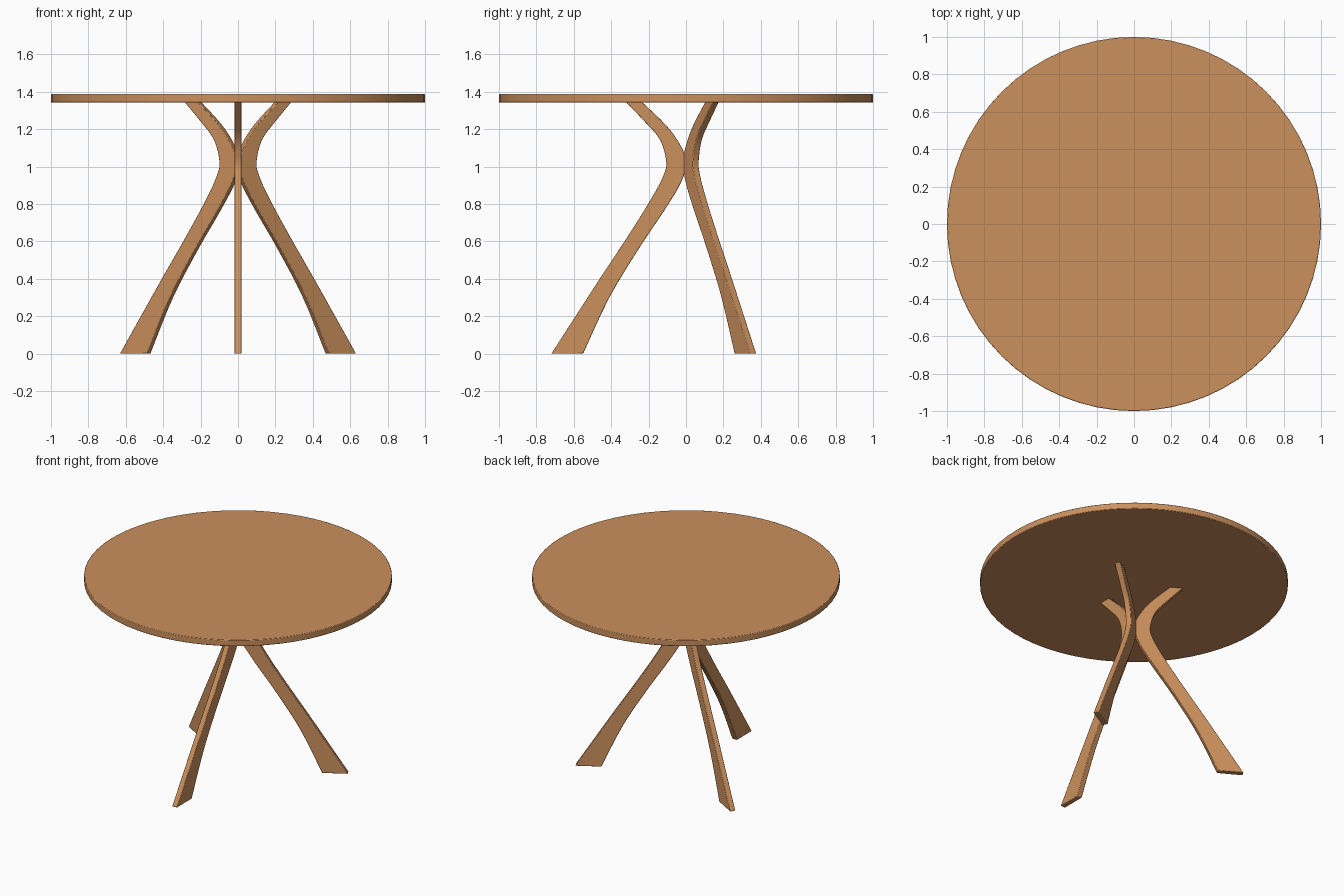
import bpy, bmesh, math
from mathutils import Matrix

if "Cube" in bpy.data.objects:
    bpy.data.objects.remove(bpy.data.objects["Cube"])

wood = bpy.data.materials.new("wood")
wood.diffuse_color = (0.60, 0.28, 0.11, 1)
wood.use_nodes = True
wood.node_tree.nodes["Principled BSDF"].inputs["Base Color"].default_value = wood.diffuse_color

# Leg edges as (radius, height), from top to foot
OUTER = [(.32, 1.345), (.225, 1.245), (.14, 1.145), (.106, 1.03), (.12, .955),
         (.185, .83), (.31, .63), (.465, .395), (.72, .0)]
INNER = [(.235, 1.345), (.105, 1.22), (.03, 1.115), (.0, 1.03), (.022, .925),
         (.11, .775), (.25, .565), (.41, .30), (.55, .0)]
HALF = 0.019


def smooth(pts, steps=4):
    """Catmull-Rom curve through the points."""
    p = [pts[0]] + pts + [pts[-1]]
    out = []
    for i in range(1, len(p) - 2):
        for s in range(steps):
            t = s / steps
            out.append(tuple(0.5 * (2 * b + (c - a) * t + (2 * a - 5 * b + 4 * c - d) * t * t
                                    + (3 * b - a - 3 * c + d) * t ** 3)
                             for a, b, c, d in zip(*p[i - 1:i + 3])))
    return out + [pts[-1]]


def finish(name, bm, bevel, angle=30):
    bmesh.ops.recalc_face_normals(bm, faces=bm.faces)
    me = bpy.data.meshes.new(name)
    bm.to_mesh(me)
    bm.free()
    me.materials.append(wood)
    ob = bpy.data.objects.new(name, me)
    bpy.context.collection.objects.link(ob)
    mod = ob.modifiers.new("soft_edges", 'BEVEL')
    mod.width, mod.segments, mod.limit_method = bevel, 2, 'ANGLE'
    mod.angle_limit = math.radians(40)
    bpy.ops.object.select_all(action='DESELECT')
    ob.select_set(True)
    bpy.context.view_layer.objects.active = ob
    bpy.ops.object.shade_smooth_by_angle(angle=math.radians(angle))


# Three curved legs around the centre, one towards the front
def leg(name, degrees):
    bm = bmesh.new()
    rings = []
    for (ro, zo), (ri, zi) in zip(smooth(OUTER), smooth(INNER)):
        rings.append([bm.verts.new(c) for c in ((ro, -HALF, zo), (ro, HALF, zo),
                                                (ri, HALF, zi), (ri, -HALF, zi))])
    for a, b in zip(rings, rings[1:]):
        for k in range(4):
            n = (k + 1) % 4
            bm.faces.new((a[k], a[n], b[n], b[k]))
    bm.faces.new(rings[0])
    bm.faces.new(rings[-1])
    bm.transform(Matrix.Rotation(math.radians(degrees), 4, 'Z'))
    finish(name, bm, 0.004)


for name, deg in (("front_leg", -90), ("right_leg", 30), ("left_leg", 150)):
    leg(name, deg)

# Round table top
bm = bmesh.new()
bmesh.ops.create_cone(bm, cap_ends=True, segments=64, radius1=1, radius2=1, depth=0.045,
                      matrix=Matrix.Translation((0, 0, 1.3655)))
finish("table_top", bm, 0.004)
